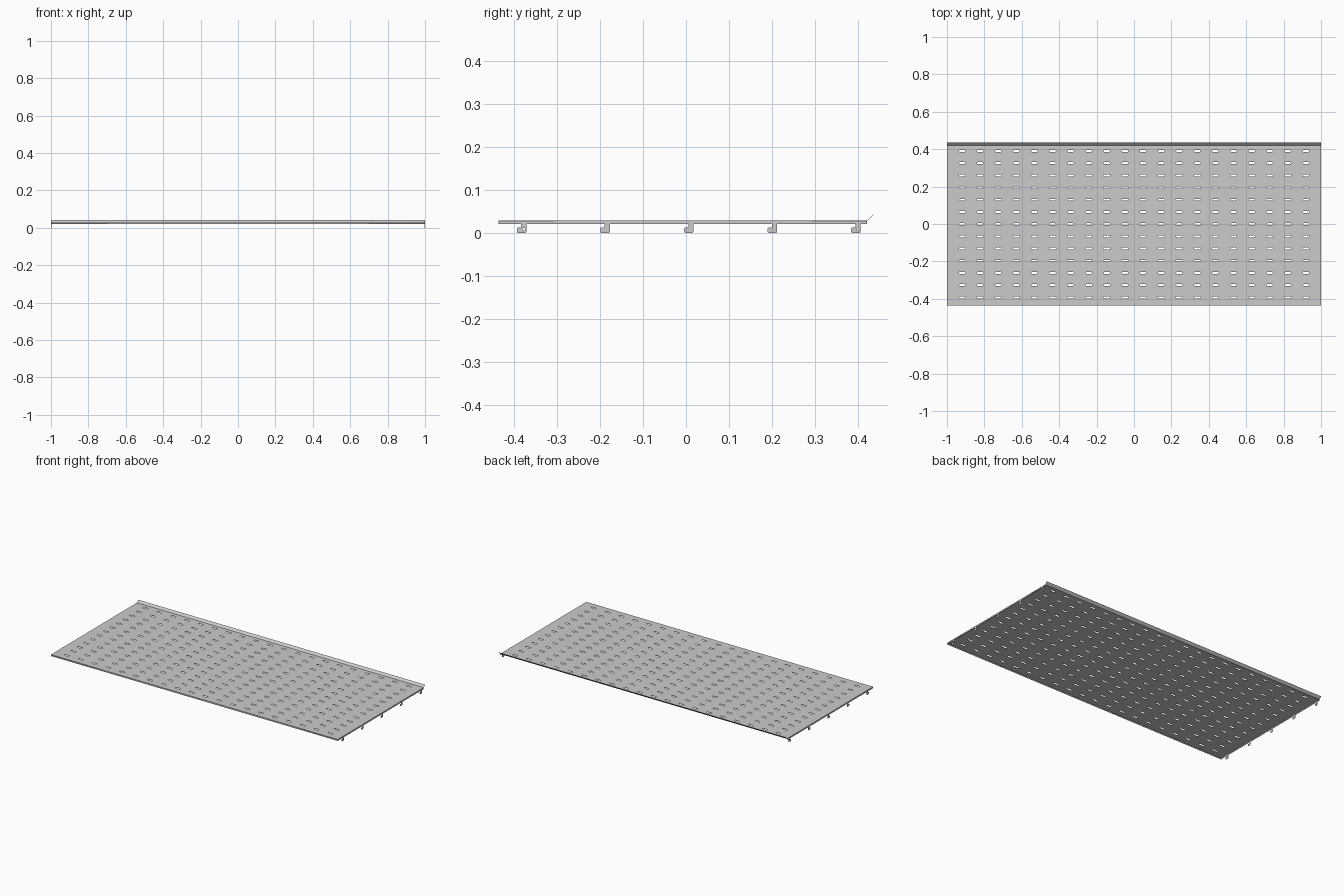
import bpy, math
from mathutils import Matrix

if "Cube" in bpy.data.objects:
    bpy.data.objects.remove(bpy.data.objects["Cube"])

T = 0.002             # sheet thickness
TOP, LOW = 0.029, 0.020
Y0, Y1 = -0.435, 0.421


def sheet(name, loops, matrix, thickness=T):
    """Flat sheet from closed outlines; inner outlines become holes."""
    cu = bpy.data.curves.new(name, 'CURVE')
    cu.dimensions = '2D'
    cu.fill_mode = 'BOTH'
    cu.extrude = thickness / 2
    for pts in loops:
        sp = cu.splines.new('POLY')
        sp.points.add(len(pts) - 1)
        for p, (x, y) in zip(sp.points, pts):
            p.co = (x, y, 0, 1)
        sp.use_cyclic_u = True
    ob = bpy.data.objects.new(name, cu)
    bpy.context.collection.objects.link(ob)
    ob.matrix_world = matrix
    bpy.ops.object.select_all(action='DESELECT')
    ob.select_set(True)
    bpy.context.view_layer.objects.active = ob
    bpy.ops.object.convert(target='MESH')
    return ob


def slot(cx, cy, length=0.035, r=0.005, n=5):
    """Stadium-shaped outline."""
    h = length / 2 - r
    pts = []
    for side, start in ((1, -math.pi / 2), (-1, math.pi / 2)):
        for i in range(n + 1):
            a = start + math.pi * i / n
            pts.append((cx + side * h + r * math.cos(a), cy + r * math.sin(a)))
    return pts


def circle(cx, cy, r, n=12):
    return [(cx + r * math.cos(2 * math.pi * i / n),
             cy + r * math.sin(2 * math.pi * i / n)) for i in range(n)]


def rect(x0, y0, x1, y1):
    return [(x0, y0), (x1, y0), (x1, y1), (x0, y1)]


# Perforated shelf top: 20 columns by 13 rows of slots
slots = [slot(-0.919 + 0.09674 * i, -0.392 + 0.0652 * j)
         for i in range(20) for j in range(13)]
sheet("shelf_plate", [rect(-1, Y0, 1, Y1)] + slots,
      Matrix.Translation((0, 0, TOP - T / 2)))

# Folded front edge
sheet("front_flange", [rect(-1, LOW, 1, TOP - T)],
      Matrix.Translation((0, Y0 + T / 2, 0)) @ Matrix.Rotation(math.pi / 2, 4, 'X'))

# Upturned 45 degree rear lip
sheet("rear_lip", [rect(-1, 0, 1, 0.0198)],
      Matrix.Translation((0, Y1, TOP - T / 2)) @ Matrix.Rotation(math.pi / 4, 4, 'X'), 0.001)

# Local x,y map to world y,z on the two end faces
side_plane = Matrix(((0, 0, 1, 0), (1, 0, 0, 0), (0, 1, 0, 0), (0, 0, 0, 1)))
for label, s in (("left", -1), ("right", 1)):
    place = Matrix.Translation((s * (1 - T / 2), 0, 0)) @ side_plane
    # Folded end edge
    sheet(label + "_flange", [rect(Y0 + T, LOW, Y1, TOP - T)], place)
    # Hanging hooks with a foot pointing forwards
    for k in range(5):
        c = -0.382 + 0.1942 * k
        hook = [(c - 0.001, LOW), (c - 0.001, 0.012), (c - 0.009, 0.012),
                (c - 0.011, 0.010), (c - 0.011, 0.002), (c - 0.009, 0.0),
                (c + 0.009, 0.0), (c + 0.011, 0.002), (c + 0.011, LOW)]
        holes = [circle(c + 0.005, 0.008, 0.003)] if k in (0, 4) else []
        sheet(f"{label}_hook_{k + 1}", [hook] + holes, place)
